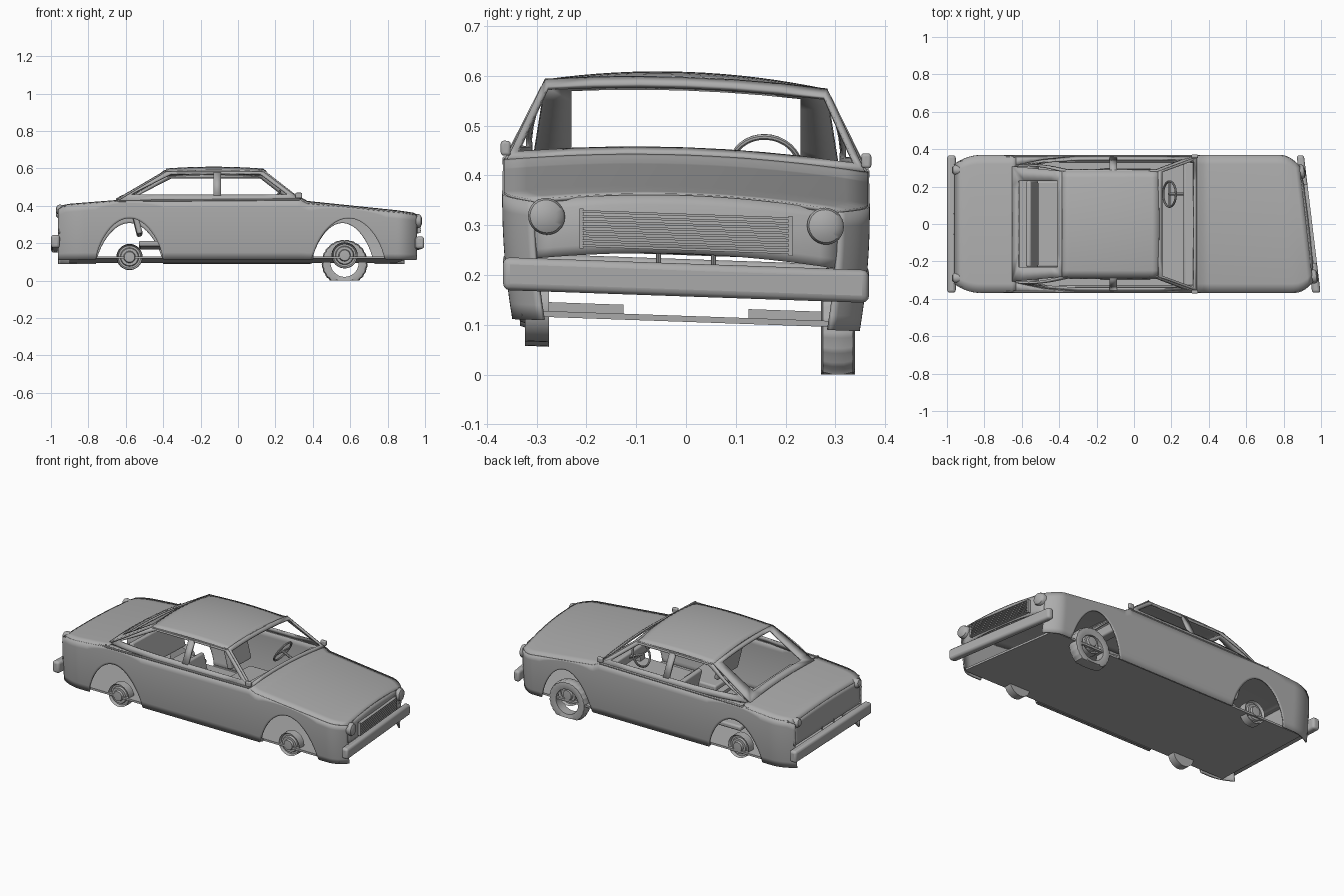
import bpy, bmesh, math
from mathutils import Matrix, Vector

old = bpy.data.objects.get("Cube")
if old:
    bpy.data.objects.remove(old)

GREY = (0.42, 0.42, 0.42, 1)
paint = bpy.data.materials.new("plain_grey")
paint.use_nodes = True
paint.diffuse_color = GREY
paint.node_tree.nodes["Principled BSDF"].inputs["Base Color"].default_value = GREY


def bend(p):
    """Crash damage: the nose is pushed askew and the body leans."""
    x, y, z = p
    return Vector((x - 0.2 * y * max(0, x - 0.35), y, z - 0.035 * y))


def finish(name, bm, damaged=True, thick=0, bevel=0):
    if damaged:
        for v in bm.verts:
            v.co = bend(v.co)
    bmesh.ops.recalc_face_normals(bm, faces=bm.faces)
    me = bpy.data.meshes.new(name)
    bm.to_mesh(me)
    bm.free()
    me.materials.append(paint)
    ob = bpy.data.objects.new(name, me)
    bpy.context.collection.objects.link(ob)
    bpy.ops.object.select_all(action='DESELECT')
    ob.select_set(True)
    bpy.context.view_layer.objects.active = ob
    bpy.ops.object.shade_smooth_by_angle(angle=math.radians(35))
    if thick:
        m = ob.modifiers.new("thickness", 'SOLIDIFY')
        m.thickness, m.offset = thick, 0
    if bevel:
        m = ob.modifiers.new("rounding", 'BEVEL')
        m.width, m.segments = bevel, 3
    return ob


def sheet(name, us, vs, f, thick=0.008):
    bm = bmesh.new()
    rows = [[bm.verts.new(f(u, v)) for v in vs] for u in us]
    for a, b in zip(rows, rows[1:]):
        for i in range(len(vs) - 1):
            bm.faces.new((a[i], a[i + 1], b[i + 1], b[i]))
    return finish(name, bm, thick=thick)


def frame(name, outer, inner, place, thick=0.01, cuts=6):
    """Surround between an outer and an inner outline, divided so it can curve."""
    bm = bmesh.new()
    n = len(outer)
    loops = []
    for pts in (outer, inner):
        loop = []
        for k in range(n):
            a, b = Vector(pts[k]), Vector(pts[(k + 1) % n])
            loop += [bm.verts.new(place(*a.lerp(b, c / cuts))) for c in range(cuts)]
        loops.append(loop)
    o, i = loops
    for k in range(len(o)):
        m = (k + 1) % len(o)
        bm.faces.new((o[k], o[m], i[m], i[k]))
    return finish(name, bm, thick=thick)


def box(name, centre, size, pitch=0, bevel=0):
    bm = bmesh.new()
    mat = Matrix.Translation(centre) @ Matrix.Rotation(pitch, 4, 'Y') @ Matrix.Diagonal((*size, 1))
    bmesh.ops.create_cube(bm, size=1, matrix=mat)
    return finish(name, bm, bevel=bevel)


def lathe(name, profile, centre, axis, steps=32, closed=False, tread=0, ground=None, damaged=True):
    """Spin (radius, offset) points about an axis direction."""
    turn = Vector((0, 0, 1)).rotation_difference(Vector(axis)).to_matrix()
    bm, rings = bmesh.new(), []
    for s in range(steps):
        a, ring = math.tau * s / steps, []
        for r, h in profile:
            if tread and r > 0.115 and s % 3 == 0:
                r -= tread
            p = turn @ Vector((r * math.cos(a), r * math.sin(a), h)) + Vector(centre)
            if ground is not None:
                p.z = max(p.z, ground)
            ring.append(bm.verts.new(p))
        rings.append(ring)
    n = len(profile)
    for s in range(steps):
        a, b = rings[s], rings[(s + 1) % steps]
        for i in range(n if closed else n - 1):
            bm.faces.new((a[i], a[(i + 1) % n], b[(i + 1) % n], b[i]))
    bmesh.ops.remove_doubles(bm, verts=bm.verts, dist=1e-5)
    return finish(name, bm, damaged)


def rod(name, a, b, r):
    a, b = Vector(a), Vector(b)
    d = b - a
    return lathe(name, [(0, 0), (r, 0), (r, d.length), (0, d.length)], a, d, steps=10)


def span(a, b, n):
    return [a + (b - a) * i / n for i in range(n + 1)]


# Body outline rules: upper edge, half width and wheel arches
TOP = [(-0.96, 0.37), (-0.92, 0.39), (-0.64, 0.412), (0.33, 0.42), (0.37, 0.398), (0.84, 0.348), (0.94, 0.334)]


def top(x):
    for (x0, z0), (x1, z1) in zip(TOP, TOP[1:]):
        if x <= x1:
            return z0 + (z1 - z0) * (x - x0) / (x1 - x0)
    return TOP[-1][1]


def width(x):
    t = max(0, (abs(x) - 0.82) / 0.12)
    return 0.365 - (0.085 if x > 0 else 0.035) * t * t


def bottom(x):
    z = 0.1
    for c in (-0.58, 0.575):
        t = abs(x - c) / 0.18
        if t < 1:
            z = max(z, 0.1 + 0.22 * (1 - t * t) ** 0.72)
    return z


def crowned(rise):
    return lambda x, v: (x, v * width(x), top(x) + rise * (1 - v * v))


def wall(side):
    """Cabin side: leans in towards the roof and tapers in at the back."""
    def place(x, z):
        up = (z - 0.412) / 0.16
        taper = 0.055 * (max(0, -0.25 - x) / 0.4) ** 2 * max(0, 1 - up)
        return (x, side * (0.362 - 0.08 * up - taper), z)
    return place


across = span(-1, 1, 16)
for side, label in ((1, "left"), (-1, "right")):
    def flank(x, v):
        z = bottom(x) + (top(x) - bottom(x)) * v
        return (x, side * (width(x) - 0.35 * (z - 0.34) ** 2), z)
    sheet(label + "_body_side", span(-0.96, 0.92, 188), span(0, 1, 8), flank)

sheet("bonnet", span(0.32, 0.92, 24), across, crowned(0.022))
sheet("boot_lid", span(-0.95, -0.63, 14), across, crowned(0.012))
sheet("nose_panel", span(0, 1, 6), across,
      lambda t, v: (0.93 - 0.02 * v ** 4 + 0.008 * math.sin(math.pi * t) - 0.008 * t, v * width(0.92),
                    (0.243 - 0.02 * v * v) * (1 - t) + (top(0.92) + 0.022 * (1 - v * v)) * t))
sheet("tail_panel", span(0, 1, 6), across,
      lambda t, v: (-0.955 + 0.006 * t, v * width(-0.95), 0.24 + (top(-0.95) - 0.24 + 0.012 * (1 - v * v)) * t))
box("floor_pan", (-0.01, 0, 0.112), (1.78, 0.66, 0.012))

# Cabin: roof skin, side window surrounds, front and rear screen surrounds
sheet("roof", span(-0.385, 0.135, 14), across,
      lambda x, v: (x, 0.283 * v, 0.578 + 0.025 * (1 - v * v) - 0.15 * (x + 0.13) ** 2), 0.01)

for side, label in ((1, "left"), (-1, "right")):
    place = wall(side)
    frame(label + "_window_surround",
          [(-0.65, 0.41), (0.335, 0.418), (0.13, 0.575), (-0.385, 0.57)],
          [(-0.575, 0.447), (0.265, 0.447), (0.118, 0.559), (-0.355, 0.559)], place)
    sheet(label + "_door_pillar", [-0.13, -0.092], [0.44, 0.565], place, 0.014)
    sheet(label + "_shoulder", span(-0.65, 0.335, 20), [0, 1],
          lambda x, v: (x, place(x, 0.412)[1] * (1 - v) + side * 0.364 * v, top(x)), 0.006)
    rod(label + "_roof_gutter", (-0.38, side * 0.284, 0.57), (0.13, side * 0.284, 0.572), 0.005)
    rod(label + "_boot_trim", (-0.93, side * 0.338, 0.387), (-0.64, side * 0.363, 0.412), 0.005)
    rod(label + "_waist_trim", (-0.64, side * 0.363, 0.412), (0.33, side * 0.363, 0.42), 0.006)
    rod(label + "_sill", (-0.4, side * 0.337, 0.112), (0.4, side * 0.337, 0.112), 0.01)
    box(label + "_mirror", (0.325, side * 0.362, 0.442), (0.035, 0.02, 0.03), bevel=0.006)
    rod(label + "_rear_seam", (-0.645, side * 0.365, 0.365), (-0.64, side * 0.358, 0.425), 0.004)


def glazing(name, x0, x1, z0, z1, foot, hole):
    def place(t, y):
        return (x0 + (x1 - x0) * t, y, z0 + (z1 - z0) * t + 0.022 * (1 - (y / 0.36) ** 2))
    frame(name, [(0, -foot), (0, foot), (1, 0.283), (1, -0.283)], hole, place)


glazing("windscreen_surround", 0.335, 0.13, 0.418, 0.572, 0.358,
        [(0.08, -0.338), (0.08, 0.338), (0.9, 0.277), (0.9, -0.277)])
glazing("rear_screen_surround", -0.65, -0.385, 0.41, 0.565, 0.308,
        [(0.13, -0.23), (0.13, 0.23), (0.92, 0.23), (0.92, -0.23)])

# Bumpers and their brackets
box("front_bumper", (0.932, 0, 0.19), (0.042, 0.735, 0.066), bevel=0.014)
box("rear_bumper", (-0.976, 0, 0.197), (0.046, 0.735, 0.07), bevel=0.014)
for y in (-0.055, 0.055):
    rod("front_bumper_bracket", (0.915, y, 0.2), (0.925, y, 0.26), 0.005)
    rod("rear_bumper_bracket", (-0.965, y, 0.2), (-0.955, y, 0.25), 0.005)

# Lamps and grille
for y in (-0.28, 0.28):
    lathe("headlamp", [(0, 0.012), (0.02, 0.01), (0.033, 0.004), (0.037, -0.004), (0.037, -0.03), (0, -0.03)],
          (0.938, y, 0.308), (1, 0, 0))
    lathe("tail_lamp", [(0, 0.03), (0.018, 0.026), (0.026, 0.015), (0.028, -0.01), (0, -0.01)],
          (-0.945, y * 1.03, 0.368), (-1, 0, 0.2), steps=20)
for i in range(8):
    box("grille_slat", (0.943, 0, 0.252 + 0.0098 * i), (0.02, 0.415, 0.005))
for y in (-0.21, 0.21):
    box("grille_end", (0.942, y, 0.286), (0.016, 0.008, 0.08))

# Interior
box("dashboard", (0.295, 0, 0.385), (0.06, 0.66, 0.06), bevel=0.01)
lathe("steering_wheel", [(0.068 + 0.006 * math.cos(k), 0.006 * math.sin(k)) for k in span(0, math.tau, 8)[:-1]],
      (0.19, 0.16, 0.424), (-0.87, 0, 0.5), closed=True)
rod("steering_column", (0.185, 0.16, 0.427), (0.3, 0.16, 0.375), 0.008)
rod("steering_spoke", (0.19, 0.093, 0.424), (0.19, 0.227, 0.424), 0.005)
for y in (-0.2, 0.2):
    box("front_seat_rail", (-0.02, y, 0.126), (0.2, 0.15, 0.02))
    box("front_seat_cushion", (-0.02, y, 0.19), (0.22, 0.2, 0.035), bevel=0.01)
    box("front_seat_back", (-0.15, y, 0.33), (0.03, 0.2, 0.17), pitch=-0.25, bevel=0.01)
box("rear_seat_cushion", (-0.45, 0, 0.19), (0.16, 0.46, 0.03), bevel=0.01)
box("rear_seat_back", (-0.545, 0, 0.325), (0.03, 0.46, 0.17), pitch=-0.25, bevel=0.01)

# Bare wheel hubs, and the one flat tyre left on
for x, z in ((-0.58, 0.126), (0.57, 0.135)):
    for side in (1, -1):
        lathe("wheel_hub", [(0, 0.032), (0.028, 0.03), (0.032, 0.018), (0.046, 0.018), (0.05, 0.006), (0.06, 0.006),
                            (0.068, 0.02), (0.07, -0.028), (0, -0.028)],
              (x, side * 0.303, z), (0, side, 0), damaged=False)
lathe("flat_tyre", [(0.075, -0.028), (0.1, -0.034), (0.117, -0.03), (0.123, -0.012), (0.123, 0.012), (0.117, 0.03),
                    (0.1, 0.034), (0.075, 0.028)],
      (0.57, 0.305, 0.095), (0, 1, 0), steps=72, closed=True, tread=0.003, ground=0, damaged=False)
